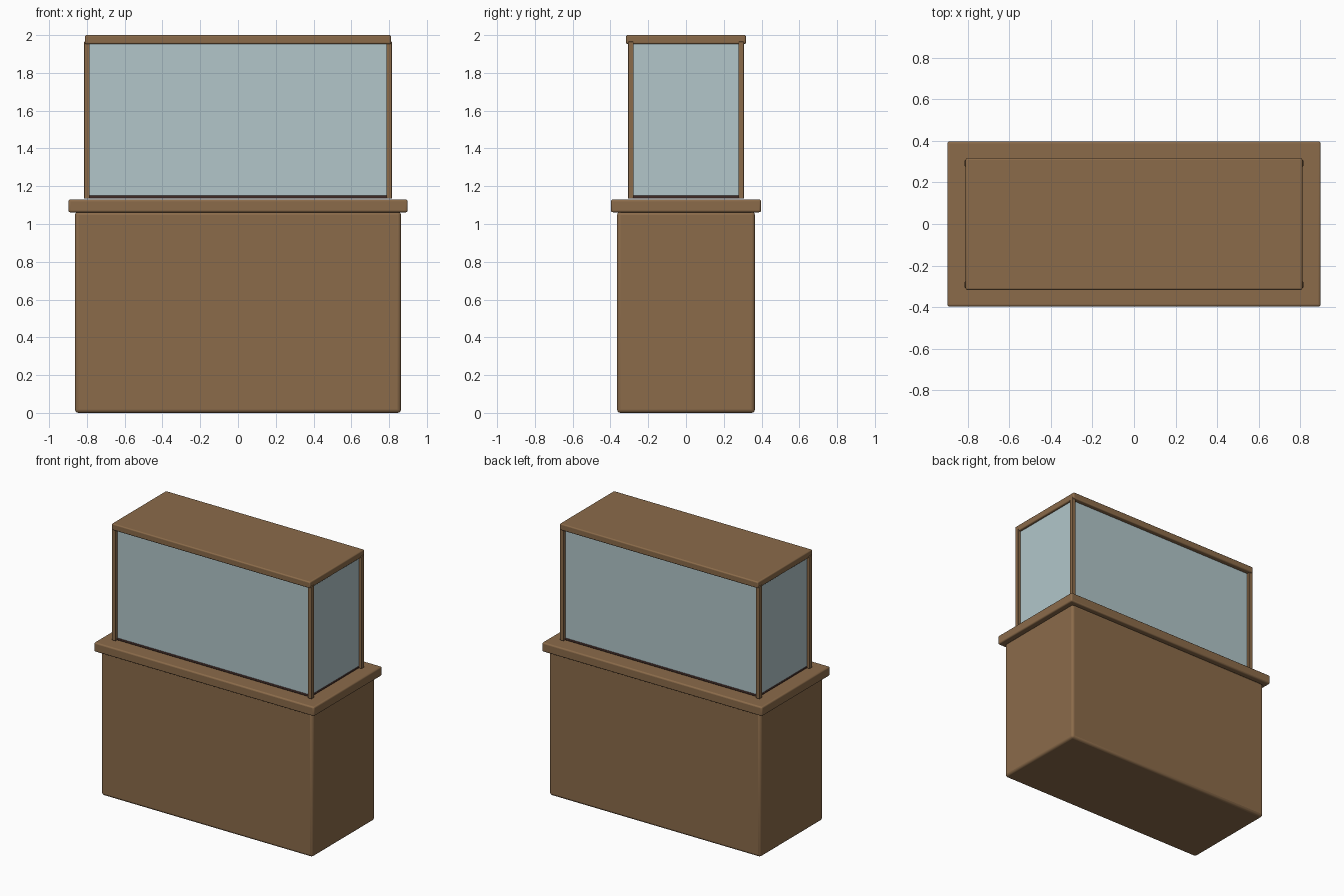
import bpy

cube = bpy.data.objects.get("Cube")
if cube:
    bpy.data.objects.remove(cube, do_unlink=True)


def linear(channel):
    c = channel / 255
    return c / 12.92 if c <= 0.04045 else ((c + 0.055) / 1.055) ** 2.4


def material(name, rgb):
    mat = bpy.data.materials.new(name)
    mat.use_nodes = True
    color = [linear(c) for c in rgb] + [1.0]
    mat.diffuse_color = color
    mat.node_tree.nodes["Principled BSDF"].inputs["Base Color"].default_value = color
    return mat


wood = material("brown wood", (139, 107, 74))
glass = material("pale blue glass", (178, 198, 202))
felt = material("dark red brown felt", (82, 56, 50))


def block(name, low, high, mat, bevel=0.0):
    """Box between two corners, with optional rounded edges."""
    bpy.ops.mesh.primitive_cube_add(
        size=1, location=[(a + b) / 2 for a, b in zip(low, high)])
    obj = bpy.context.object
    obj.name = name
    obj.scale = [b - a for a, b in zip(low, high)]
    bpy.ops.object.transform_apply(location=False, rotation=False, scale=True)
    obj.data.materials.append(mat)
    if bevel:
        mod = obj.modifiers.new("rounded edges", "BEVEL")
        mod.width = bevel
        mod.segments = 3
        bpy.ops.object.shade_smooth_by_angle()
    return obj


def centred(name, x, y, bottom, top, mat, bevel=0.0):
    return block(name, (-x, -y, bottom), (x, y, top), mat, bevel)


# Base cabinet and counter
centred("cabinet", 0.863, 0.365, 0, 1.065, wood, 0.018)
centred("counter", 0.898, 0.397, 1.062, 1.13, wood, 0.01)

# Display floor and roof
centred("display_floor", 0.795, 0.29, 1.136, 1.15, felt, 0.004)
centred("roof", 0.81, 0.317, 1.952, 2.0, wood, 0.008)

# Corner posts
for x_name, sx in (("left", 1), ("right", -1)):
    for y_name, sy in (("front", -1), ("back", 1)):
        x, y = sx * 0.8, sy * 0.292
        block(f"{y_name}_{x_name}_post",
              (x - 0.015, y - 0.015, 1.135), (x + 0.015, y + 0.015, 1.965),
              wood, 0.003)

# Glass panes, two long and two short
for name, s in (("front", -1), ("back", 1)):
    y = s * 0.28
    block(f"{name}_pane", (-0.79, y - 0.004, 1.146), (0.79, y + 0.004, 1.956), glass)
for name, s in (("left", 1), ("right", -1)):
    x = s * 0.788
    block(f"{name}_pane", (x - 0.004, -0.28, 1.146), (x + 0.004, 0.28, 1.956), glass)
